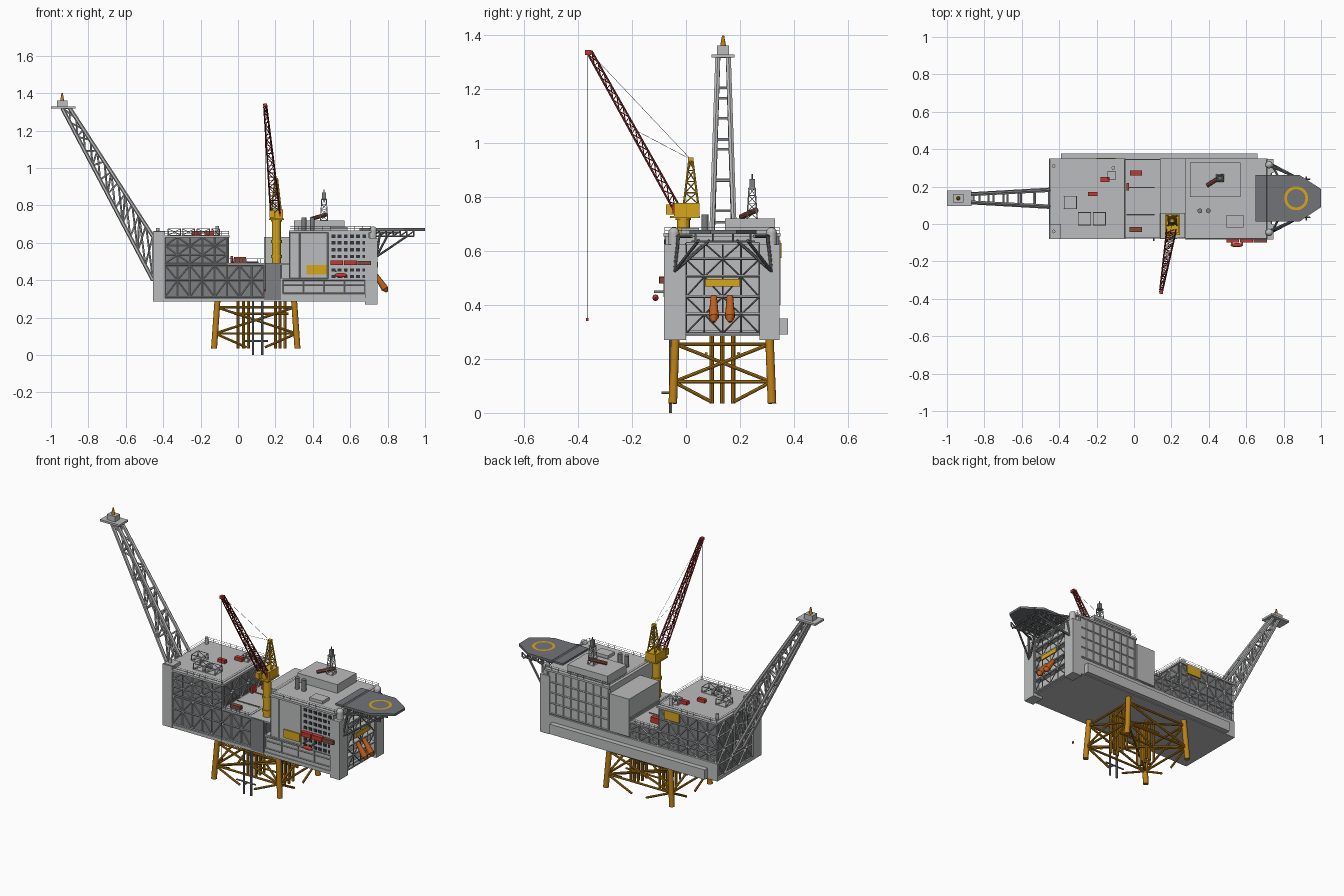
import bpy, bmesh, math
from mathutils import Vector, Matrix

if "Cube" in bpy.data.objects:
    bpy.data.objects.remove(bpy.data.objects["Cube"])

def mat(name, r, g, b):
    m = bpy.data.materials.new(name)
    m.diffuse_color = (r, g, b, 1)
    m.use_nodes = True
    m.node_tree.nodes["Principled BSDF"].inputs["Base Color"].default_value = m.diffuse_color
    return m

LIGHT = mat("light_gray", .50, .505, .51)
STEEL = mat("steel_gray", .21, .215, .225)
DECK = mat("helideck_gray", .165, .175, .185)
DARK = mat("window_dark", .03, .035, .045)
OCHRE = mat("jacket_ochre", .50, .215, .008)
YELLOW = mat("crane_yellow", .68, .38, .012)
RED = mat("red", .56, .04, .03)
MAROON = mat("boom_maroon", .26, .03, .025)
ORANGE = mat("orange", .52, .12, .012)
BROWN = mat("brown", .22, .07, .045)

def finish(name, bm, m, smooth=False):
    me = bpy.data.meshes.new(name)
    bm.to_mesh(me)
    bm.free()
    me.materials.append(m)
    ob = bpy.data.objects.new(name, me)
    bpy.context.collection.objects.link(ob)
    if smooth:
        bpy.ops.object.select_all(action='DESELECT')
        ob.select_set(True)
        bpy.context.view_layer.objects.active = ob
        bpy.ops.object.shade_smooth_by_angle(angle=math.radians(40))
    return ob

def boxes(name, m, *specs):
    """Each spec is x0,x1,y0,y1,z0,z1."""
    bm = bmesh.new()
    for x0, x1, y0, y1, z0, z1 in specs:
        M = Matrix.Translation(((x0+x1)/2, (y0+y1)/2, (z0+z1)/2)) @ Matrix.Diagonal((x1-x0, y1-y0, z1-z0, 1))
        bmesh.ops.create_cube(bm, size=1, matrix=M)
    return finish(name, bm, m)

def tubes(name, m, segs, r, n=6, r2=None):
    bm = bmesh.new()
    for a, b in segs:
        a, b = Vector(a), Vector(b)
        d = b - a
        if d.length < 1e-5:
            continue
        M = Matrix.Translation((a+b)/2) @ d.to_track_quat('Z', 'Y').to_matrix().to_4x4()
        bmesh.ops.create_cone(bm, cap_ends=True, segments=n, radius1=r, radius2=r if r2 is None else r2, depth=d.length, matrix=M)
    return finish(name, bm, m, n >= 10)

def ball(name, m, c, s):
    bm = bmesh.new()
    bmesh.ops.create_uvsphere(bm, u_segments=16, v_segments=10, radius=1, matrix=Matrix.Translation(c) @ Matrix.Diagonal((*s, 1)))
    return finish(name, bm, m, True)

def lattice(name, m, A, B, n, rc, rb, diag=(0, 1, 2, 3), step=1):
    """Four-chord girder from ring A to ring B; diagonals on the listed sides, rungs every step bays."""
    A, B = [Vector(p) for p in A], [Vector(p) for p in B]
    tubes(name + "_chords", m, list(zip(A, B)), rc)
    P = lambda k, i: A[k % 4].lerp(B[k % 4], i/n)
    segs = []
    for i in range(n + 1):
        for k in range(4):
            if i % step == 0:
                segs.append((P(k, i), P(k+1, i)))
            if i < n and k in diag:
                segs.append((P(k + i % 2, i), P(k + 1 - i % 2, i+1)))
    tubes(name + "_braces", m, segs, rb, 5)

def ring(x0, x1, y0, y1, z):
    return [(x0, y0, z), (x1, y0, z), (x1, y1, z), (x0, y1, z)]

def wall_frame(name, m, axis, c, us, zs, r, diag=True):
    """Posts, rails and zigzag braces on a wall plane at axis = c."""
    pt = (lambda u, z: (u, c, z)) if axis == 'y' else (lambda u, z: (c, u, z))
    segs = [(pt(u, zs[0]), pt(u, zs[-1])) for u in us] + [(pt(us[0], z), pt(us[-1], z)) for z in zs]
    if diag:
        for j in range(len(zs)-1):
            for i in range(len(us)-1):
                s = (i + j) % 2
                segs.append((pt(us[i+s], zs[j]), pt(us[i+1-s], zs[j+1])))
    tubes(name, m, segs, r, 4)

def span(a, b, n):
    return [a + (b-a)*i/n for i in range(n+1)]

def rails(name, x0, x1, y0, y1, z, h=.022):
    segs = []
    for hh in (h/2, h):
        q = ring(x0, x1, y0, y1, z+hh)
        segs += [(q[k], q[(k+1) % 4]) for k in range(4)]
    for x in span(x0, x1, 10):
        segs += [((x, y, z), (x, y, z+h)) for y in (y0, y1)]
    tubes(name, LIGHT, segs, .001, 4)

# Jacket legs, bracing and conductors
def leg(sx, sy, z):
    t = (.29 - z)/.255
    return Vector((.095 + sx*(.205 + .018*t), .135 + sy*(.174 + .01*t), z))
C = [(-1, -1), (1, -1), (1, 1), (-1, 1)]
tubes("jacket_legs", OCHRE, [(leg(*c, .035), leg(*c, .30)) for c in C], .016, 14)
br, stubs = [], []
for k in range(4):
    a, b = C[k], C[(k+1) % 4]
    for z in (.255, .115):
        br.append((leg(*a, z), leg(*b, z)))
    br += [(leg(*a, .255), leg(*b, .115)), (leg(*b, .255), leg(*a, .115))]
    for p, q in ((a, b), (b, a)):
        stubs.append((leg(*p, .115), leg(*p, .115).lerp(leg(*q, .0), .38) - Vector((0, 0, .03))))
br += [(leg(*C[k], .115), leg(*C[k+2], .115)) for k in (0, 1)]
tubes("jacket_braces", OCHRE, br + stubs, .0065, 8)
tubes("conductors", OCHRE, [((x, y, .035), (x, y, .30)) for x in (0, .03, .055, .2, .225, .25) for y in (.095, .135, .175)], .008, 8)
tubes("conductor_guides", OCHRE, [((-.02, y, z), (.27, y, z)) for y in (.075, .195) for z in (.115, .22)], .006)
tubes("caissons", STEEL, [((x, -.057, 0), (x, -.057, .30)) for x in (.08, .13)], .006, 8)
tubes("caisson_guide", STEEL, [((.03, -.057, .075), (.16, -.057, .075)), ((.105, -.057, .075), (.105, -.09, .075))], .005)

# Hull and lower modules
boxes("hull_base", LIGHT, (-.455, .72, -.078, .345, .285, .305), (-.455, .72, .33, .347, .285, .39),
      (-.39, .66, .34, .378, .29, .35), (-.455, -.39, -.08, -.0, .285, .66), (.23, .70, -.072, .34, .30, .41))
boxes("lower_module", STEEL, (-.445, .235, -.066, .337, .30, .485), (.14, .23, -.08, .0, .295, .49))
boxes("middle_deck", LIGHT, (-.06, .27, -.075, .345, .482, .492))
boxes("process_module", STEEL, (-.445, -.055, -.066, .337, .48, .63))
boxes("process_roof", LIGHT, (-.455, -.045, -.08, .35, .628, .64))
boxes("utility_block", LIGHT, (.14, .272, .055, .35, .40, .63))
wall_frame("front_lower_truss", LIGHT, 'y', -.072, span(-.39, .14, 8), [.31, .40, .48], .0032)
wall_frame("front_upper_truss", LIGHT, 'y', -.071, span(-.39, -.058, 5), [.49, .535, .585, .63], .003)
wall_frame("back_truss", LIGHT, 'y', .342, span(-.45, .14, 9), [.39, .44, .485], .0035)
wall_frame("back_upper_truss", LIGHT, 'y', .342, span(-.45, -.058, 6), [.485, .56, .63], .0035)
wall_frame("left_end_truss", LIGHT, 'x', -.45, span(-.0, .34, 5), [.30, .38, .46, .55, .63], .005)
wall_frame("inner_end_truss", LIGHT, 'x', -.052, span(-.06, .33, 5), [.49, .56, .63], .0035)
rails("process_roof_rail", -.45, -.05, -.075, .345, .64)
rails("middle_deck_rail", -.05, .14, -.075, .345, .492)
tubes("middle_pipes", STEEL, [((-.04, y, .497), (.11, y, .497)) for y in (.05, .195)], .004)

# Roof frames, hatches and containers
for i, (x, y) in enumerate([(-.34, .115), (-.265, .028), (-.185, .028), (-.12, .26)]):
    s = .033 if i < 3 else .02
    lattice(f"roof_frame_{i}", LIGHT, ring(x-s, x+s, y-s, y+s, .64), ring(x-s, x+s, y-s, y+s, .675), 1, .003, .002)
boxes("red_containers", RED, (-.18, -.13, .225, .25, .64, .66), (-.245, -.195, .15, .172, .64, .66),
      (-.022, .042, .258, .285, .492, .525), (-.04, -.028, .18, .22, .492, .53))
boxes("brown_container", BROWN, (-.025, .042, -.043, -.017, .492, .514))
boxes("back_yellow_panel", YELLOW, (-.2, -.1, .346, .354, .575, .63))
tubes("roof_vents", LIGHT, [((-.43, -.04, .64), (-.43, -.04, .68)), ((-.43, .31, .64), (-.43, .31, .68)), ((-.11, .3, .64), (-.11, .3, .69))], .01, 10)

# Living quarters
boxes("living_quarters", LIGHT, (.272, .70, -.076, .342, .40, .665), (.30, .57, .145, .33, .66, .72),
      (.495, .585, -.018, .048, .66, .685), (.272, .715, -.083, .35, .655, .667))
boxes("front_windows", DARK, *[(x-.01, x+.01, -.081, -.07, z-.0085, z+.0085)
      for x in span(.51, .675, 5) for z in (.635, .6, .563, .527, .455, .42)])
wall_frame("quarters_back_ribs", LIGHT, 'y', .343, span(.285, .69, 8), span(.40, .655, 4), .004, False)
wall_frame("quarters_front_ribs", LIGHT, 'y', -.076, [.275, .33, .48], [.41, .655], .003, False)
wall_frame("base_walkway", LIGHT, 'y', -.075, span(.24, .68, 4), [.33, .375, .40], .003, False)
boxes("front_yellow_panel", YELLOW, (.365, .475, -.084, -.076, .43, .48))
boxes("front_red_boxes", RED, (.495, .562, -.1, -.07, .48, .506), (.566, .635, -.1, -.07, .48, .506))
boxes("front_brown_box", BROWN, (.638, .71, -.098, -.07, .48, .504))
ball("side_rescue_boat", RED, (.55, -.113, .427), (.034, .011, .012))
boxes("boat_davits", STEEL, (.518, .526, -.118, -.07, .445, .453), (.574, .582, -.118, -.07, .445, .453))
tubes("roof_stacks", STEEL, [((x, .07, .66), (x, .07, .735)) for x in (.352, .397)], .013, 12)
rails("quarters_roof_rail", .278, .71, -.078, .345, .667)

# Corner towers and end wall
boxes("corner_towers", LIGHT, (.68, .745, -.082, -.0, .27, .625), (.68, .745, .272, .347, .27, .625))
tubes("tower_domes", LIGHT, [((.722, y, .62), (.722, y, .668)) for y in (-.045, .317)], .02, 14)
for y in (-.045, .317):
    ball("tower_cap", LIGHT, (.722, y, .668), (.02, .02, .02))
boxes("end_wall", LIGHT, (.69, .705, -.0, .275, .30, .65))
boxes("end_decks", LIGHT, *[(.70, .738, 0, .272, z, z+.007) for z in (.29, .365, .43, .505, .57, .625)])
wall_frame("end_truss", STEEL, 'x', .735, span(.0, .272, 4), [.295, .365, .43, .505, .57, .63], .0032)
boxes("end_yellow_panel", YELLOW, (.74, .748, .07, .2, .468, .496))
for i, y in enumerate((.103, .163)):
    tubes(f"freefall_boat_{i}", ORANGE, [((.735, y, .43), (.785, y, .355))], .012, 12, .019)
    tubes(f"freefall_nose_{i}", ORANGE, [((.785, y, .355), (.796, y, .337))], .019, 12, .006)

# Helideck with ring marking and support truss
bm = bmesh.new()
outline = [(.65, .013), (.885, .013), (1.0, .09), (1.0, .187), (.885, .262), (.65, .262)]
f = bm.faces.new([bm.verts.new((x, y, .664)) for x, y in outline])
up = bmesh.ops.extrude_face_region(bm, geom=[f])['geom']
bmesh.ops.translate(bm, vec=(0, 0, .014), verts=[v for v in up if isinstance(v, bmesh.types.BMVert)])
bmesh.ops.recalc_face_normals(bm, faces=bm.faces)
finish("helideck", bm, DECK)
bm = bmesh.new()
vs = [[bm.verts.new((.867 + r*math.cos(k*math.tau/40), .1375 + r*math.sin(k*math.tau/40), .68)) for k in range(40)] for r in (.049, .064)]
for k in range(40):
    bm.faces.new((vs[0][k], vs[1][k], vs[1][(k+1) % 40], vs[0][(k+1) % 40]))
finish("helideck_ring", bm, YELLOW)
for i, y in enumerate((.035, .1, .175, .24)):
    lo, hi = [(x, y, .635) for x in span(.72, .94, 6)], [(x, y, .662) for x in span(.72, .94, 6)]
    tubes(f"helideck_girder_{i}", STEEL, [(lo[0], lo[-1])] + list(zip(lo, hi)) + [(lo[k], hi[k+1]) for k in range(6)], .004, 5)
tubes("helideck_cross_beams", STEEL, [((x, .02, .636), (x, .255, .636)) for x in span(.72, .92, 4)], .004, 5)
tubes("helideck_struts", STEEL, [s for e in (-1, 1) for s in (
    ((.74, .1375+e*.18, .525), (.91, .1375+e*.09, .64)), ((.74, .1375+e*.18, .525), (.76, .1375+e*.165, .655)),
    ((.735, .1375+e*.17, .655), (.86, .1375+e*.115, .655)), ((.74, .1375+e*.18, .525), (.80, .1375+e*.05, .64)))], .006, 8)

# Telecom mast
lattice("telecom_mast", LIGHT, ring(.44, .48, .226, .264, .72), ring(.448, .472, .234, .256, .835), 4, .0025, .0014)
boxes("mast_head", STEEL, (.444, .476, .23, .26, .828, .834), (.45, .47, .235, .255, .834, .868))
tubes("mast_whip", STEEL, [((.46, .245, .86), (.46, .245, .885))], .003)
tubes("roof_winch_arm", BROWN, [((.39, .205, .727), (.475, .26, .752))], .011, 8)

# Flare boom and tip
lattice("flare_boom", LIGHT, [(-.455, .09, .40), (-.455, .095, .635), (-.455, .18, .635), (-.455, .185, .40)],
        [(-.94, .118, 1.32), (-.90, .118, 1.32), (-.90, .157, 1.32), (-.94, .157, 1.32)], 12, .0105, .0055, (0, 2), 2)
boxes("flare_platform", LIGHT, (-1, -.87, .095, .18, 1.318, 1.33), (-.968, -.912, .115, .16, 1.33, 1.362))
tubes("flare_tip", OCHRE, [((-.94, .1375, 1.36), (-.94, .1375, 1.40))], .011, 10, .004)

# Pedestal crane
tubes("crane_pedestal", YELLOW, [((.205, -.01, .48), (.205, -.01, .73))], .024, 16)
tubes("crane_collars", YELLOW, [((.205, -.01, z), (.205, -.01, z+.015)) for z in (.52, .60, .715)], .029, 16)
boxes("crane_house", YELLOW, (.17, .24, -.045, .05, .725, .778), (.168, .195, -.075, -.045, .735, .772), (.165, .245, -.06, .052, .722, .73))
lattice("crane_gantry", YELLOW, ring(.18, .23, -.008, .045, .775), ring(.197, .211, .012, .024, .94), 4, .004, .0025)
boxes("crane_gantry_head", YELLOW, (.193, .215, .008, .028, .935, .947))
lattice("crane_boom", MAROON, [(.175, -.04, .742), (.225, -.04, .742), (.225, -.025, .768), (.175, -.025, .768)],
        [(.138, -.362, 1.328), (.152, -.362, 1.328), (.152, -.35, 1.342), (.138, -.35, 1.342)], 14, .0038, .002)
boxes("crane_boom_tip", RED, (.137, .155, -.375, -.353, 1.328, 1.346))
boxes("crane_boom_foot", RED, (.17, .18, -.05, -.025, .74, .775), (.22, .23, -.05, -.025, .74, .775))
tubes("crane_ropes", DARK, [((.204, .018, .94), (.146, -.36, 1.34)), ((.204, .018, .94), (.17, -.2, 1.055)),
      ((.146, -.365, 1.33), (.146, -.365, .35))], .0007, 4)
boxes("crane_hook", RED, (.142, .15, -.37, -.361, .34, .352))
